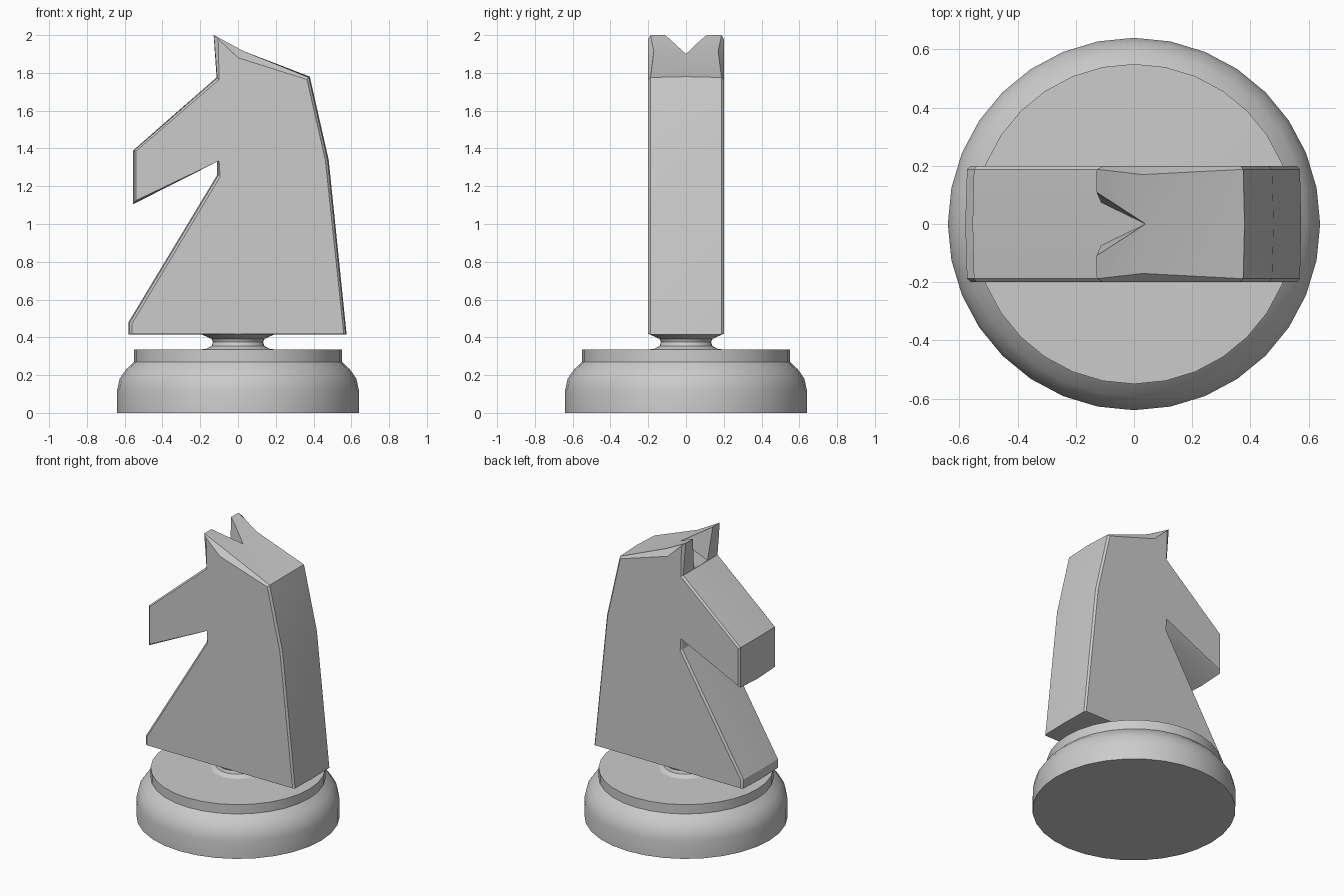
import bpy, bmesh, math
from mathutils import Vector

if "Cube" in bpy.data.objects:
    bpy.data.objects.remove(bpy.data.objects["Cube"])


def add_object(name, bm, angle=30):
    bmesh.ops.recalc_face_normals(bm, faces=bm.faces)
    mesh = bpy.data.meshes.new(name)
    bm.to_mesh(mesh)
    bm.free()
    ob = bpy.data.objects.new(name, mesh)
    bpy.context.collection.objects.link(ob)
    if angle:
        bpy.ops.object.select_all(action='DESELECT')
        bpy.context.view_layer.objects.active = ob
        ob.select_set(True)
        bpy.ops.object.shade_smooth_by_angle(angle=math.radians(angle))
    return ob


def lathe(name, profile, sides=32):
    bm = bmesh.new()
    rings = [[bm.verts.new((r * math.cos(2 * math.pi * i / sides),
                            r * math.sin(2 * math.pi * i / sides), z))
              for i in range(sides)] for r, z in profile]
    for a, b in zip(rings, rings[1:]):
        for i in range(sides):
            j = (i + 1) % sides
            bm.faces.new((a[i], a[j], b[j], b[i]))
    bm.faces.new(rings[0])
    bm.faces.new(rings[-1])
    return add_object(name, bm)


# Round foot and thin neck under the body
lathe("base", [(0.64, 0), (0.64, 0.12), (0.627, 0.18), (0.593, 0.23),
               (0.55, 0.27), (0.55, 0.335), (0.17, 0.337), (0.14, 0.355),
               (0.133, 0.375), (0.14, 0.392), (0.195, 0.417)])

# Horse outline: x, z at the middle, then x, z at the side face
outline = [
    (-0.58, 0.415, -0.56, 0.418), (-0.58, 0.48, -0.56, 0.475),
    (-0.11, 1.26, -0.095, 1.25), (-0.11, 1.33, -0.10, 1.335),
    (-0.555, 1.105, -0.54, 1.125), (-0.555, 1.39, -0.54, 1.385),
    (-0.115, 1.775, -0.10, 1.765), (-0.13, 2.00, -0.105, 1.98),
    (0.03, 1.915, 0.0, 1.88), (0.38, 1.78, 0.365, 1.765),
    (0.48, 1.34, 0.462, 1.34), (0.575, 0.415, 0.56, 0.418)]
CREST = 8

# Body: cross stations from one flat side to the other
bm = bmesh.new()
stations = []
for y in (-0.2, -0.188, 0, 0.188, 0.2):
    ring = []
    for i, (x, z, sx, sz) in enumerate(outline):
        t = {0.2: 1.0, 0.188: 0.3, 0: 0.0}[abs(y)]
        yy = y
        if i == CREST and abs(y) == 0.188:
            t, yy = 0.0, math.copysign(0.17, y)
        px, pz = x + (sx - x) * t, z + (sz - z) * t
        if i == CREST and y == 0:
            px, pz = 0.04, 1.90
        if i == 7 and abs(y) == 0.188:
            px, pz = -0.128, 2.0
        ring.append(bm.verts.new((px, yy, pz)))
    stations.append(ring)
n = len(outline)
for a, b in zip(stations, stations[1:]):
    for i in range(n):
        j = (i + 1) % n
        bm.faces.new((a[i], a[j], b[j], b[i]))
bm.faces.new(stations[0])
bm.faces.new(stations[-1])
body = add_object("horse_body", bm, None)

# Wedge that splits the ears
bm = bmesh.new()
apex = Vector((0.04, 0, 1.903))
bm.verts.new(apex)
for s in (-1, 1):
    low = apex + (Vector((-0.115, s * 0.075, 1.776)) - apex) * 1.4
    top = apex + (Vector((-0.13, s * 0.11, 2.0)) - apex) * 1.4
    bm.verts.new(low)
    bm.verts.new(top + (top - low))
bmesh.ops.convex_hull(bm, input=bm.verts)
cutter = add_object("ear_cutter", bm, None)
cutter.hide_render = True
cutter.hide_set(True)

mod = body.modifiers.new("ear_notch", 'BOOLEAN')
mod.operation = 'DIFFERENCE'
mod.solver = 'EXACT'
mod.object = cutter
bpy.ops.object.select_all(action='DESELECT')
bpy.context.view_layer.objects.active = body
body.select_set(True)
bpy.ops.object.modifier_apply(modifier=mod.name)
bpy.data.objects.remove(cutter)
bpy.ops.object.shade_smooth_by_angle(angle=math.radians(25))
